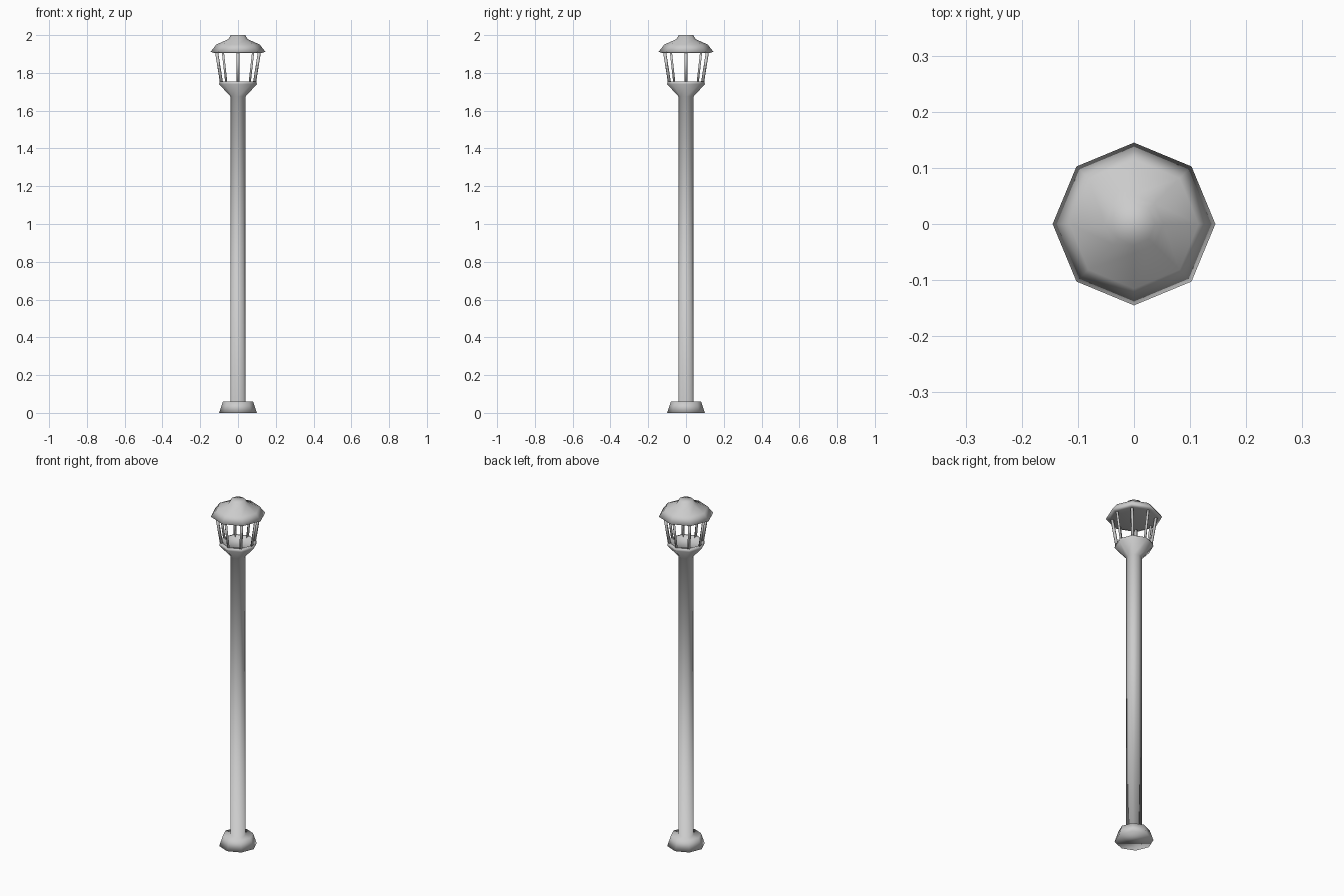
import bpy, bmesh
from math import cos, sin, pi
from mathutils import Vector

cube = bpy.data.objects.get("Cube")
if cube:
    bpy.data.objects.remove(cube)

SIDES = 8
grey = bpy.data.materials.new("light_grey")
grey.use_nodes = True
grey.diffuse_color = (0.6, 0.6, 0.6, 1)
grey.node_tree.nodes["Principled BSDF"].inputs["Base Color"].default_value = (0.6, 0.6, 0.6, 1)


def finish(name, bm):
    bmesh.ops.recalc_face_normals(bm, faces=bm.faces)
    for face in bm.faces:
        face.smooth = True
    mesh = bpy.data.meshes.new(name)
    bm.to_mesh(mesh)
    bm.free()
    mesh.materials.append(grey)
    obj = bpy.data.objects.new(name, mesh)
    bpy.context.collection.objects.link(obj)
    return obj


def around(radius, z, i):
    a = 2 * pi * i / SIDES
    return Vector((radius * cos(a), radius * sin(a), z))


def lathe(name, profile):
    """Octagonal solid from (radius, height) pairs, capped at both ends."""
    bm = bmesh.new()
    rings = [[bm.verts.new(around(r, z, i)) for i in range(SIDES)] for r, z in profile]
    for low, high in zip(rings, rings[1:]):
        for i in range(SIDES):
            j = (i + 1) % SIDES
            bm.faces.new((low[i], low[j], high[j], high[i]))
    bm.faces.new(rings[0][::-1])
    bm.faces.new(rings[-1])
    return finish(name, bm)


# Foot, pole and flared collar in one smooth piece
lathe("post", [(0.1, 0), (0.08, 0.06), (0.04, 0.06), (0.04, 1.675),
               (0.1, 1.74), (0.097, 1.755), (0.085, 1.755), (0.08, 1.745)])

# Lantern roof with a small cap
lathe("roof", [(0.125, 1.905), (0.145, 1.912), (0.115, 1.95),
               (0.052, 1.978), (0.038, 2.0)])

# Slanted lantern bars, one at each corner
bm = bmesh.new()
for i in range(SIDES):
    start, end = around(0.087, 1.745, i), around(0.114, 1.915, i)
    axis = end - start
    bar = bmesh.ops.create_cone(bm, segments=4, radius1=0.008, radius2=0.008,
                                depth=axis.length, cap_ends=True)
    spin = axis.to_track_quat("Z", "Y").to_matrix().to_4x4()
    spin.translation = (start + end) / 2
    bmesh.ops.transform(bm, matrix=spin, verts=bar["verts"])
finish("lantern_bars", bm)
